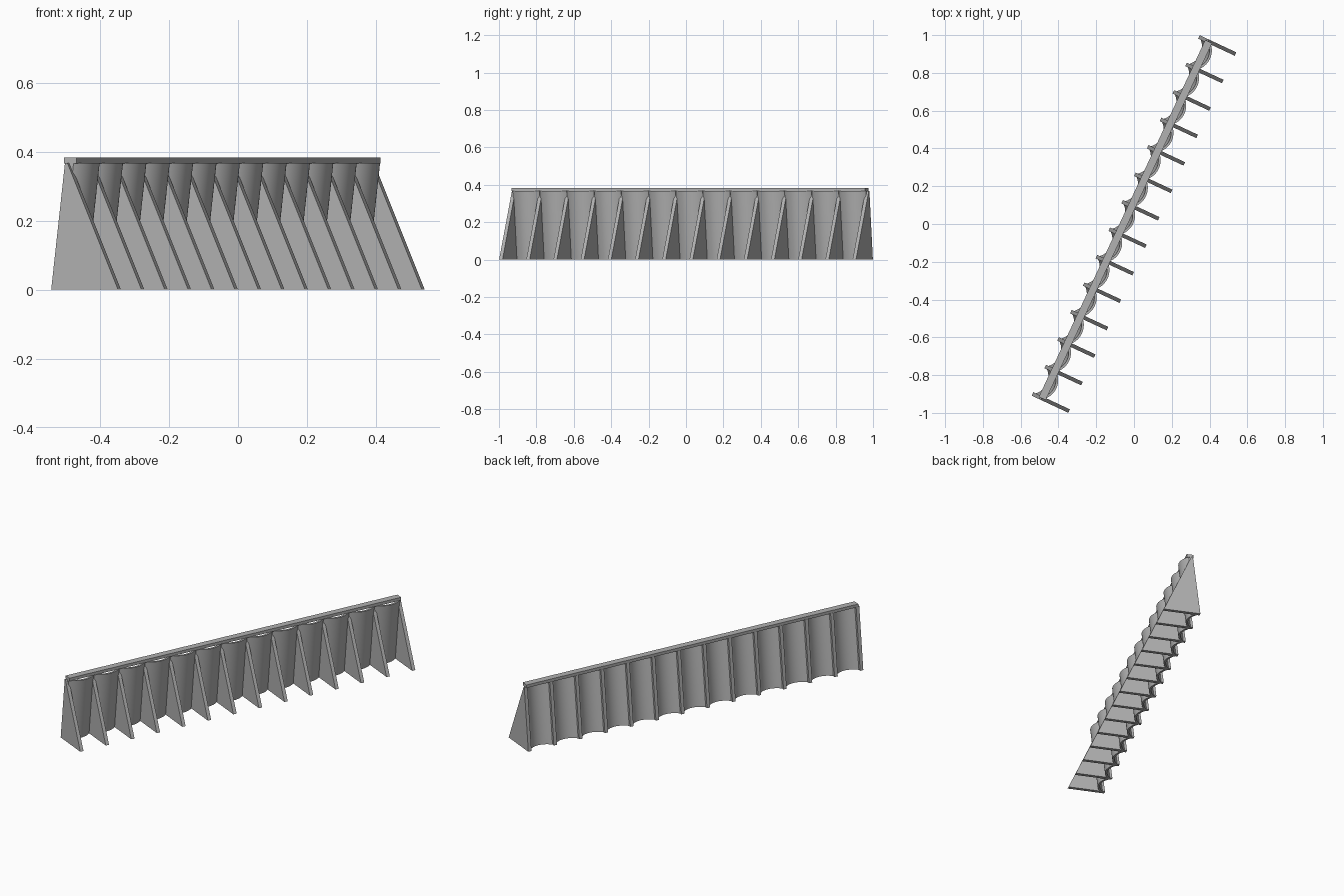
import bpy, bmesh, math
from mathutils import Matrix

cube = bpy.data.objects.get("Cube")
if cube:
    bpy.data.objects.remove(cube, do_unlink=True)

BAYS = 13
PITCH = 0.1604
HALF = PITCH / 2
LENGTH = BAYS * PITCH
WALL = 0.02           # buttress thickness
TOP = 0.367           # underside of the crest
HEEL, TOE = -0.107, 0.107
HEEL_TOP, TOE_TOP = -0.063, -0.055
SAG, SHELL = 0.045, 0.012
TURN = Matrix.Rotation(math.radians(-25), 4, "Z")

concrete = bpy.data.materials.new("concrete_grey")
concrete.use_nodes = True
grey = (0.44, 0.44, 0.44, 1)
concrete.diffuse_color = grey
concrete.node_tree.nodes["Principled BSDF"].inputs["Base Color"].default_value = grey


def loft(name, lower, upper, along=0):
    """Solid between two matching outlines, set along the dam axis."""
    bm = bmesh.new()
    a = [bm.verts.new(p) for p in lower]
    b = [bm.verts.new(p) for p in upper]
    n = len(a)
    bm.faces.new(a)
    bm.faces.new(b)
    for i in range(n):
        j = (i + 1) % n
        bm.faces.new((a[i], a[j], b[j], b[i]))
    bmesh.ops.recalc_face_normals(bm, faces=bm.faces)
    mesh = bpy.data.meshes.new(name)
    bm.to_mesh(mesh)
    bm.free()
    mesh.materials.append(concrete)
    obj = bpy.data.objects.new(name, mesh)
    bpy.context.collection.objects.link(obj)
    obj.matrix_world = TURN @ Matrix.Translation((0, along, 0))
    return obj


def rectangle(x0, x1, half_y, z):
    return [(x0, -half_y, z), (x1, -half_y, z), (x1, half_y, z), (x0, half_y, z)]


def arch_outline(spring, z, steps=20):
    """Curved shell plan, bowing toward the toe between two buttresses."""
    radius = (HALF ** 2 + SAG ** 2) / (2 * SAG)
    centre = spring + SAG - radius
    points = []
    for r, sign in ((radius, 1), (radius + SHELL, -1)):
        reach = math.asin((HALF - 0.001) / r)
        for i in range(steps + 1):
            t = sign * reach * (2 * i / steps - 1)
            points.append((centre + r * math.cos(t), r * math.sin(t), z))
    return points


# Tapered buttresses
for i in range(BAYS + 1):
    loft(f"buttress_{i + 1}",
         rectangle(HEEL, TOE, WALL / 2, 0),
         rectangle(HEEL_TOP, TOE_TOP, WALL / 2, TOP),
         i * PITCH - LENGTH / 2)

# Leaning curved wall panels
for i in range(BAYS):
    panel = loft(f"arch_panel_{i + 1}",
                 arch_outline(HEEL + 0.001, 0),
                 arch_outline(HEEL_TOP + 0.001, TOP),
                 (i + 0.5) * PITCH - LENGTH / 2)
    bpy.ops.object.select_all(action="DESELECT")
    panel.select_set(True)
    bpy.context.view_layer.objects.active = panel
    bpy.ops.object.shade_smooth_by_angle(angle=math.radians(30))

# Crest beam along the top
loft("crest_beam",
     rectangle(-0.07, -0.03, LENGTH / 2, TOP - 0.001),
     rectangle(-0.07, -0.03, LENGTH / 2, 0.384))
